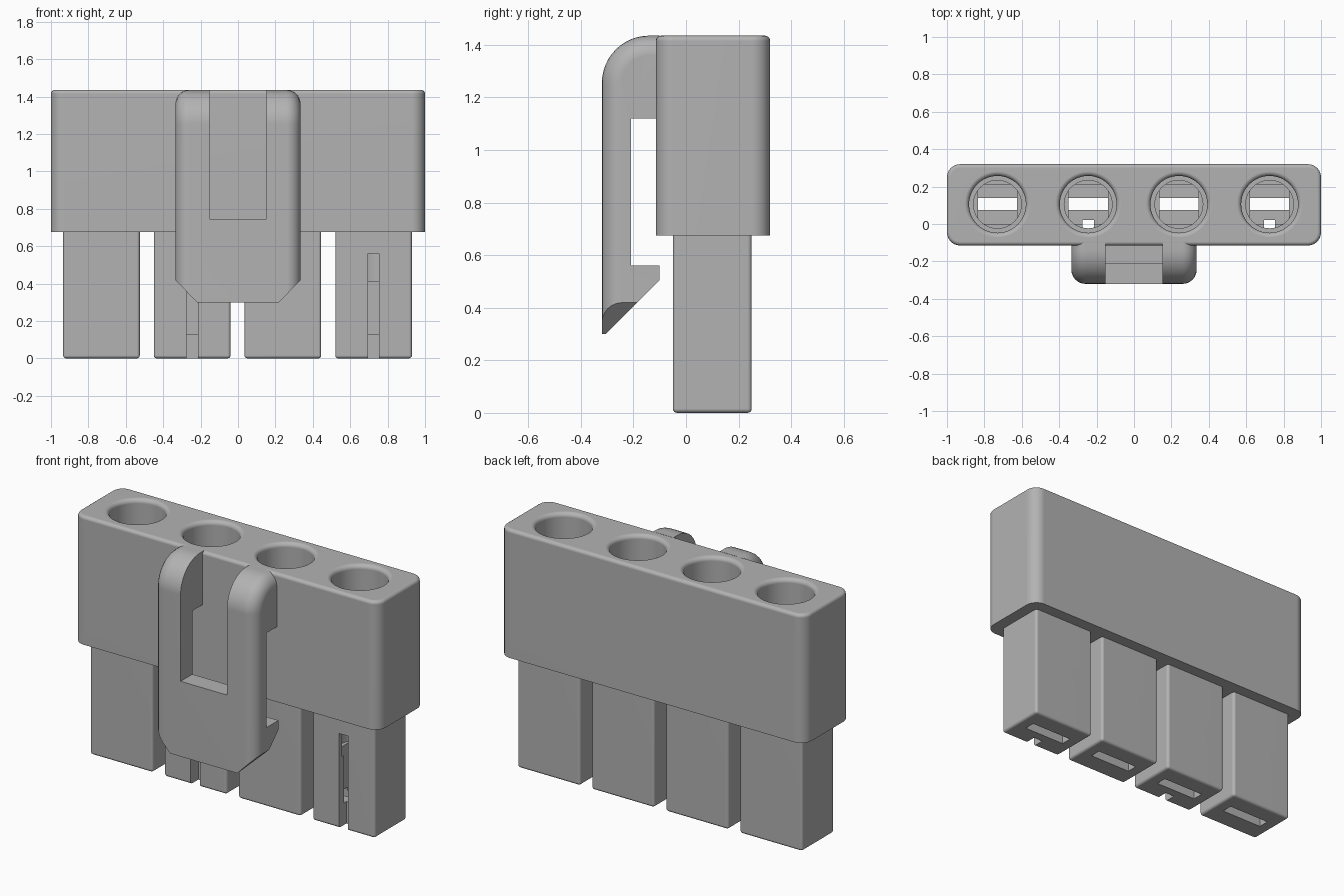
import bpy, bmesh, math
from mathutils import Vector

cube = bpy.data.objects.get("Cube")
if cube:
    bpy.data.objects.remove(cube, do_unlink=True)

gray = bpy.data.materials.new("light gray plastic")
gray.use_nodes = True
COLOR = (0.45, 0.45, 0.45, 1)
gray.diffuse_color = COLOR
gray.node_tree.nodes["Principled BSDF"].inputs["Base Color"].default_value = COLOR


def finish(bm, name):
    bmesh.ops.recalc_face_normals(bm, faces=bm.faces)
    mesh = bpy.data.meshes.new(name)
    bm.to_mesh(mesh)
    bm.free()
    mesh.materials.append(gray)
    obj = bpy.data.objects.new(name, mesh)
    bpy.context.collection.objects.link(obj)
    return obj


def box_mesh(x0, x1, y0, y1, z0, z1):
    bm = bmesh.new()
    bmesh.ops.create_cube(bm, size=1)
    for v in bm.verts:
        v.co = Vector(((x0 + x1) / 2 + v.co.x * (x1 - x0),
                       (y0 + y1) / 2 + v.co.y * (y1 - y0),
                       (z0 + z1) / 2 + v.co.z * (z1 - z0)))
    return bm


def box(name, *bounds):
    return finish(box_mesh(*bounds), name)


def prism_mesh(points, direction):
    bm = bmesh.new()
    face = bm.faces.new([bm.verts.new(p) for p in points])
    new = bmesh.ops.extrude_face_region(bm, geom=[face])["geom"]
    bmesh.ops.translate(bm, vec=direction,
                        verts=[g for g in new if isinstance(g, bmesh.types.BMVert)])
    return bm


def bevel(bm, rule, radius, segments=5):
    edges = [e for e in bm.edges if rule(e.verts[0].co, e.verts[1].co)]
    bmesh.ops.bevel(bm, geom=edges, offset=radius, segments=segments,
                    profile=0.5, affect='EDGES')


def cut(obj, cutter):
    mod = obj.modifiers.new("cut", 'BOOLEAN')
    mod.operation = 'DIFFERENCE'
    mod.solver = 'EXACT'
    mod.object = cutter
    bpy.context.view_layer.objects.active = obj
    bpy.ops.object.modifier_apply(modifier=mod.name)
    bpy.data.objects.remove(cutter, do_unlink=True)


def smooth(obj):
    bpy.ops.object.select_all(action='DESELECT')
    obj.select_set(True)
    bpy.context.view_layer.objects.active = obj
    bpy.ops.object.shade_smooth_by_angle(angle=math.radians(32))
    obj.modifiers.new("flat faces", 'WEIGHTED_NORMAL').keep_sharp = True


TOP, BASE = 1.435, 0.675
CENTERS = [-0.73, -0.245, 0.24, 0.725]
HOLE_Y = 0.105


def vertical(a, b):
    return abs(a.z - b.z) > 0.1


# Stepped round bore with a flared mouth
def bore_cutter(x):
    flare = [(0.177 - 0.025 * math.cos(t), TOP - 0.025 + 0.025 * math.sin(t))
             for t in [math.pi / 2 * i / 5 for i in range(6)]]
    profile = [(0, 0.41), (0.128, 0.41), (0.128, 0.68), (0.152, 0.68)]
    profile += flare + [(0.177, 1.5), (0, 1.5)]
    bm = bmesh.new()
    verts = [bm.verts.new((x + r, HOLE_Y, z)) for r, z in profile]
    edges = [bm.edges.new(pair) for pair in zip(verts, verts[1:])]
    bmesh.ops.spin(bm, geom=verts + edges, cent=(x, HOLE_Y, 0), axis=(0, 0, 1),
                   angle=math.tau, steps=48)
    bmesh.ops.remove_doubles(bm, verts=bm.verts, dist=0.0005)
    return finish(bm, "bore_cutter")


# Upper housing
bm = box_mesh(-1, 1, -0.115, 0.32, BASE, TOP)
bevel(bm, vertical, 0.07, 6)
bevel(bm, lambda a, b: min(a.z, b.z) > TOP - 0.001, 0.02, 4)
housing = finish(bm, "housing")
for x in CENTERS:
    cut(housing, bore_cutter(x))
smooth(housing)

# Four plug legs with contact cavities; every second leg has a front slit
for i, x in enumerate(CENTERS):
    bm = box_mesh(x - 0.205, x + 0.205, -0.05, 0.25, 0, 0.72)
    bevel(bm, lambda a, b: vertical(a, b) or max(a.z, b.z) < 0.001, 0.016, 4)
    leg = finish(bm, "plug_leg_%d" % (i + 1))
    cut(leg, bore_cutter(x))
    cut(leg, box("cavity_cutter", x - 0.105, x + 0.105, 0, 0.21, 0.13, 0.5))
    cut(leg, box("blade_cutter", x - 0.135, x + 0.135, 0.075, 0.14, -0.1, 0.15))
    if i % 2:
        cut(leg, box("slit_cutter", x - 0.03, x + 0.03, -0.1, 0.022, -0.1, 0.56))
    smooth(leg)

# Latch arm blank: side profile with a rounded shoulder and soft outer edges
W, FRONT, BACK, R = 0.335, -0.32, -0.1, 0.18
arc = [(FRONT + R - R * math.cos(t), TOP - R + R * math.sin(t))
       for t in [math.pi / 2 * i / 12 for i in range(13)]]
side = [(FRONT, 0.15)] + arc + [(BACK, TOP), (BACK, 0.15)]
bm = prism_mesh([(-W, y, z) for y, z in side], (2 * W, 0, 0))


def outer_edge(a, b):
    same_side = abs(a.x - b.x) < 0.001
    at_back = abs(a.y - BACK) < 0.001 and abs(b.y - BACK) < 0.001
    at_bottom = max(a.z, b.z) < 0.16
    return same_side and not at_back and not at_bottom


bevel(bm, outer_edge, 0.075, 6)
latch = finish(bm, "latch_arm")

# Gap behind the arm, hook ramp, centre slot and bottom chamfers
cut(latch, box("gap_cutter", -1, 1, -0.21, 0.1, 0.56, 1.12))
ramp = [(-0.5, 0.3), (-0.305, 0.3), (0, 0.605), (0, 0), (-0.5, 0)]
cut(latch, finish(prism_mesh([(-1, y, z) for y, z in ramp], (2, 0, 0)), "ramp_cutter"))
cut(latch, box("slot_cutter", -0.152, 0.152, -0.5, 0.1, 0.745, 1.6))
for s in (-1, 1):
    corner = [(s * 0.20, 0.28), (s * 0.36, 0.445), (s * 0.5, 0.445), (s * 0.5, 0.28)]
    cut(latch, finish(prism_mesh([(x, -0.5, z) for x, z in corner], (0, 0.6, 0)),
                      "chamfer_cutter"))
smooth(latch)
